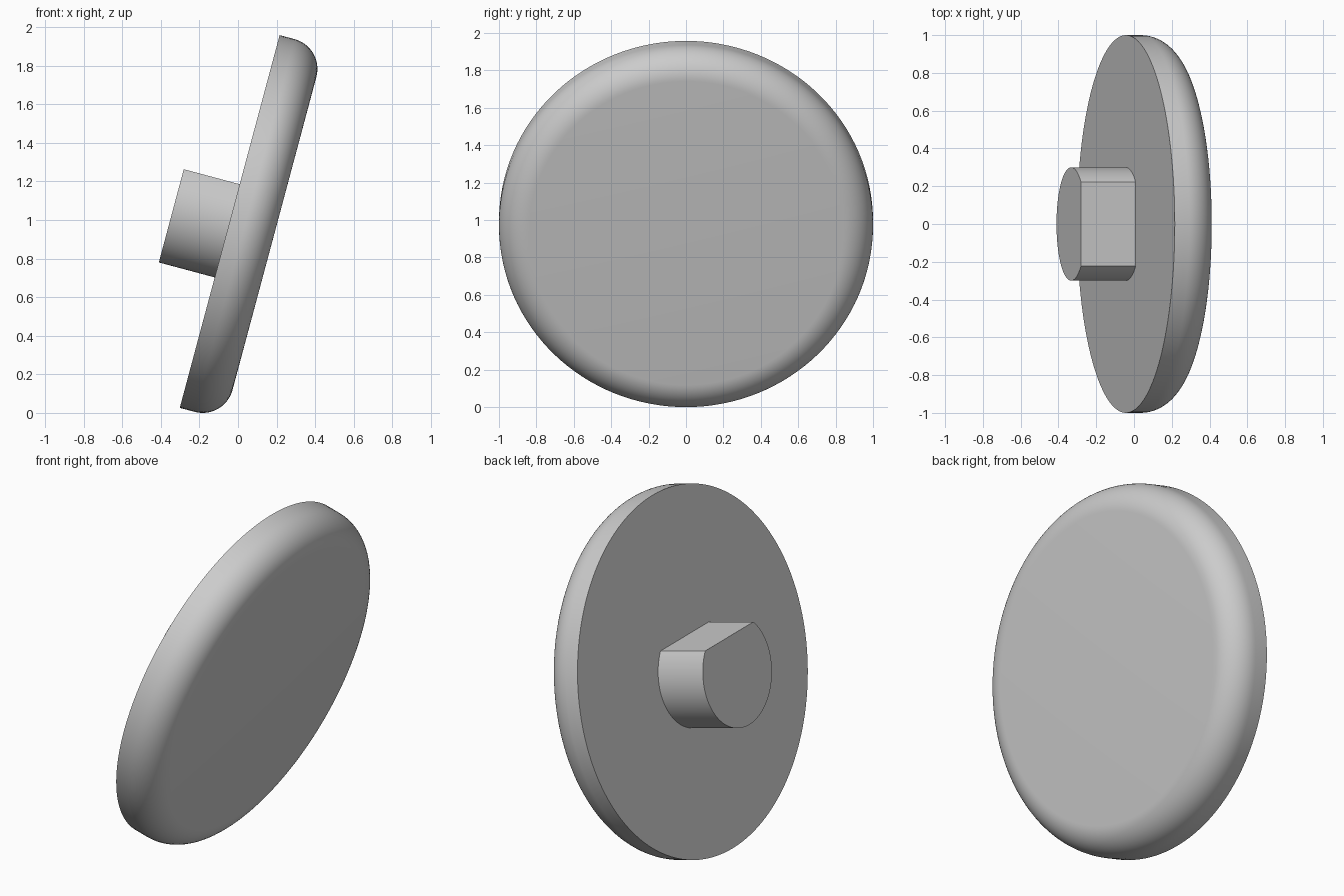
import bpy
import bmesh
from math import sin, cos, pi, radians, acos
from mathutils import Matrix

default = bpy.data.objects.get("Cube")
if default:
    bpy.data.objects.remove(default, do_unlink=True)

TILT = radians(105)          # turns the part's axis from up to +x, leaning down
RADIUS, THICK, FILLET = 1.0, 0.24, 0.16
HUB_R, HUB_FLAT, HUB_LEN = 0.3, 0.2, 0.3
SEGMENTS, STEPS = 128, 16
PLACE = Matrix.Translation((-0.043, 0, 0.992)) @ Matrix.Rotation(TILT, 4, 'Y')

grey = bpy.data.materials.new("light_grey")
grey.use_nodes = True
COLOUR = (0.6, 0.6, 0.6, 1)
grey.diffuse_color = COLOUR
grey.node_tree.nodes["Principled BSDF"].inputs["Base Color"].default_value = COLOUR


def loft(name, outlines):
    """Solid skinned through matching closed outlines, capped at both ends."""
    bm = bmesh.new()
    rings = [[bm.verts.new(p) for p in outline] for outline in outlines]
    n = len(rings[0])
    for low, high in zip(rings, rings[1:]):
        for i in range(n):
            j = (i + 1) % n
            bm.faces.new((low[i], low[j], high[j], high[i]))
    bm.faces.new(rings[0][::-1])
    bm.faces.new(rings[-1])
    bmesh.ops.recalc_face_normals(bm, faces=bm.faces)
    mesh = bpy.data.meshes.new(name)
    bm.to_mesh(mesh)
    bm.free()
    mesh.materials.append(grey)
    obj = bpy.data.objects.new(name, mesh)
    bpy.context.collection.objects.link(obj)
    obj.matrix_world = PLACE
    bpy.ops.object.select_all(action='DESELECT')
    obj.select_set(True)
    bpy.context.view_layer.objects.active = obj
    bpy.ops.object.shade_smooth_by_angle(angle=radians(30))
    return obj


def circle(r, z):
    angles = [2 * pi * i / SEGMENTS for i in range(SEGMENTS)]
    return [(r * cos(a), r * sin(a), z) for a in angles]


def d_shape(z):
    # Circle cut straight on its upper side
    end = pi - acos(HUB_FLAT / HUB_R)
    angles = [end * (2 * i / 64 - 1) for i in range(65)]
    return [(HUB_R * cos(a), HUB_R * sin(a), z) for a in angles]


# Round cap with a flat back and a rounded front rim
rim = [(RADIUS, 0)]
for k in range(STEPS + 1):
    a = pi / 2 * k / STEPS
    rim.append((RADIUS - FILLET + FILLET * cos(a), THICK - FILLET + FILLET * sin(a)))
loft("round_cap", [circle(r, z) for r, z in rim])

# D-shaped stub on the back
loft("mounting_stub", [d_shape(-HUB_LEN), d_shape(0.02)])
